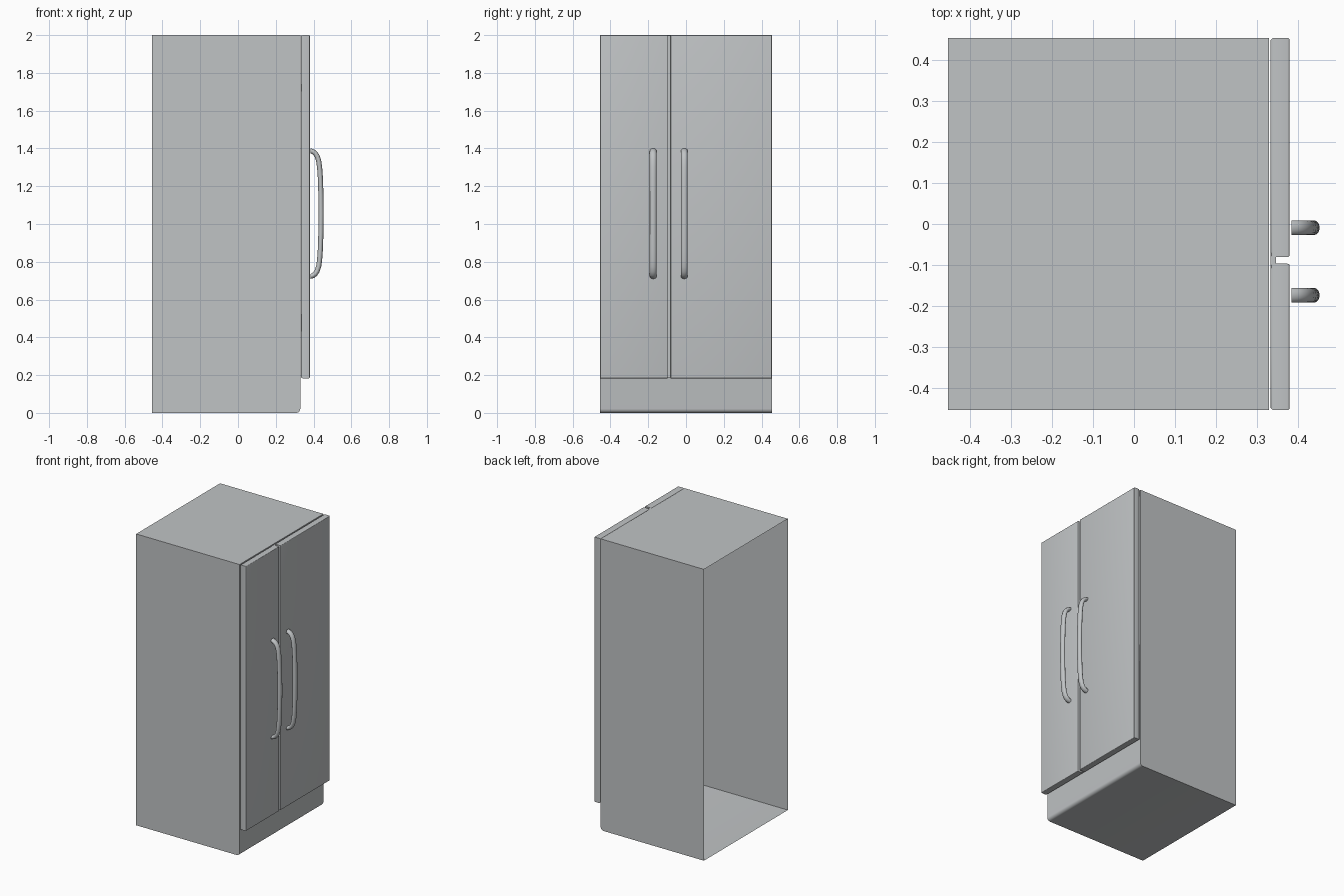
import bpy, bmesh, math
from mathutils import Vector

if "Cube" in bpy.data.objects:
    bpy.data.objects.remove(bpy.data.objects["Cube"])

steel = bpy.data.materials.new("light_grey_steel")
steel.diffuse_color = (0.53, 0.55, 0.56, 1)
steel.use_nodes = True
steel.node_tree.nodes["Principled BSDF"].inputs["Base Color"].default_value = steel.diffuse_color


def finish(bm, name, smooth=True):
    bmesh.ops.recalc_face_normals(bm, faces=bm.faces[:])
    me = bpy.data.meshes.new(name)
    bm.to_mesh(me)
    bm.free()
    me.materials.append(steel)
    ob = bpy.data.objects.new(name, me)
    bpy.context.collection.objects.link(ob)
    if smooth:
        bpy.ops.object.select_all(action='DESELECT')
        bpy.context.view_layer.objects.active = ob
        ob.select_set(True)
        bpy.ops.object.shade_smooth_by_angle(angle=math.radians(35))
    return ob


def box(lo, hi):
    bm = bmesh.new()
    bmesh.ops.create_cube(bm, size=1)
    for v in bm.verts:
        v.co = Vector([(a + b) / 2 + c * (b - a) for a, b, c in zip(lo, hi, v.co)])
    return bm


def bevel(bm, rule, offset, segments):
    edges = [e for e in bm.edges if all(rule(v.co) for v in e.verts)]
    bmesh.ops.bevel(bm, geom=edges, offset=offset, segments=segments,
                    profile=0.5, affect='EDGES')


# Cabinet: open at the back (-x), rounded lower front edge
bm = box((-0.455, -0.455, 0), (0.33, 0.455, 2))
bevel(bm, lambda c: c.x > 0.3 and c.z < 0.1, 0.022, 4)
back = [f for f in bm.faces if f.calc_center_median().x < -0.45]
bmesh.ops.delete(bm, geom=back, context='FACES_ONLY')
finish(bm, "cabinet")

# Two doors with rounded back and front rims
for name, y0, y1 in (("narrow_door", -0.455, -0.097), ("wide_door", -0.081, 0.455)):
    bm = box((0.333, y0, 0.183), (0.38, y1, 2))
    bevel(bm, lambda c: c.x < 0.334, 0.010, 3)
    bevel(bm, lambda c: c.x > 0.379, 0.005, 3)
    finish(bm, name)

# Strip closing the bottom of the slot between the doors
finish(box((0.334, -0.107, 0.188), (0.347, -0.071, 1.997)), "door_joint_strip", False)

# Bowed handles: elliptical section swept along a mirrored path
half = [(0.385, 0.332), (0.397, 0.328), (0.409, 0.319), (0.419, 0.304),
        (0.427, 0.280), (0.432, 0.245), (0.436, 0.19), (0.439, 0.10)]
path = half + [(0.440, 0.0)] + [(x, -z) for x, z in reversed(half)]
N = 16


def handle(name, y):
    bm = bmesh.new()
    rings = []
    for i, (x, z) in enumerate(path):
        if i == 0:
            t = Vector((1, 0))
        elif i == len(path) - 1:
            t = Vector((-1, 0))
        else:
            t = (Vector(path[i + 1]) - Vector(path[i - 1])).normalized()
        ring = []
        for k in range(N):
            a = 2 * math.pi * k / N
            n = 0.0135 * math.cos(a)
            ring.append(bm.verts.new((x - t.y * n, y + 0.018 * math.sin(a),
                                      1.055 + z + t.x * n)))
        rings.append(ring)
    for r, s in zip(rings, rings[1:]):
        for k in range(N):
            bm.faces.new((r[k], r[(k + 1) % N], s[(k + 1) % N], s[k]))
    bm.faces.new(rings[0])
    bm.faces.new(rings[-1])
    finish(bm, name)


handle("narrow_door_handle", -0.174)
handle("wide_door_handle", -0.009)
